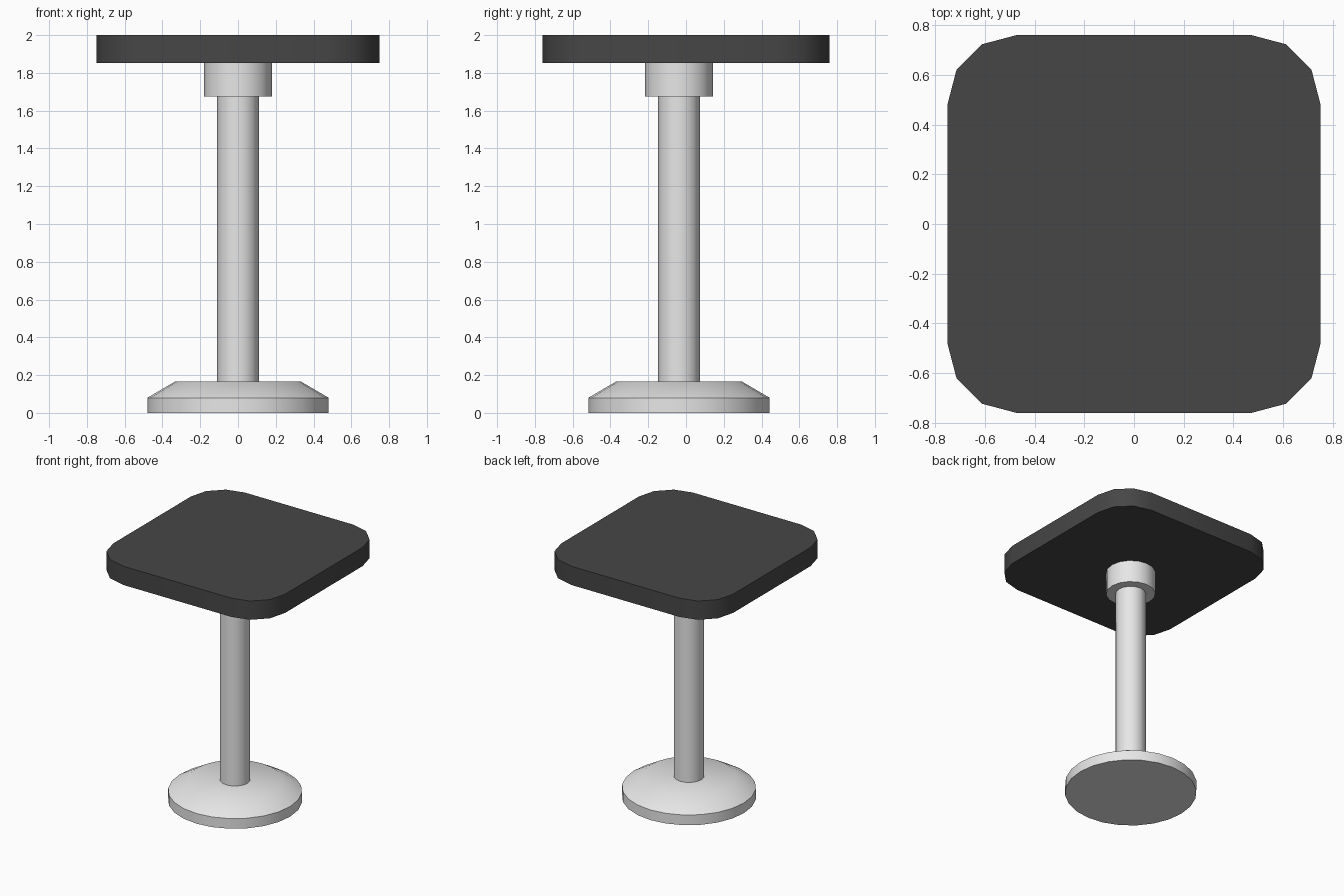
import bpy, bmesh, math

if "Cube" in bpy.data.objects:
    bpy.data.objects.remove(bpy.data.objects["Cube"])

CY = -0.037  # pedestal sits slightly forward of the top's centre


def material(name, value):
    m = bpy.data.materials.new(name)
    m.diffuse_color = (value, value, value, 1)
    m.use_nodes = True
    m.node_tree.nodes["Principled BSDF"].inputs["Base Color"].default_value = m.diffuse_color
    return m


light_grey = material("light grey metal", 0.8)
dark_grey = material("dark grey top", 0.062)


def stack(name, rings, mat):
    """Closed solid from equal-length rings of 3D points, bottom to top."""
    bm = bmesh.new()
    vs = [[bm.verts.new(p) for p in ring] for ring in rings]
    n = len(vs[0])
    for a, b in zip(vs, vs[1:]):
        for i in range(n):
            j = (i + 1) % n
            bm.faces.new((a[i], a[j], b[j], b[i]))
    bm.faces.new(vs[0][::-1])
    bm.faces.new(vs[-1])
    bmesh.ops.recalc_face_normals(bm, faces=bm.faces)
    me = bpy.data.meshes.new(name)
    bm.to_mesh(me)
    bm.free()
    ob = bpy.data.objects.new(name, me)
    bpy.context.collection.objects.link(ob)
    me.materials.append(mat)
    bpy.ops.object.select_all(action='DESELECT')
    ob.select_set(True)
    bpy.context.view_layer.objects.active = ob
    bpy.ops.object.shade_smooth_by_angle(angle=math.radians(33))
    return ob


def turned(name, profile, sides, mat):
    """Round part from (radius, height) pairs."""
    angles = [math.tau * i / sides for i in range(sides)]
    return stack(name, [[(r * math.cos(a), CY + r * math.sin(a), z) for a in angles]
                        for r, z in profile], mat)


# Pedestal
turned("base", [(0.48, 0), (0.48, 0.08), (0.335, 0.165)], 24, light_grey)
turned("post", [(0.11, 0.16), (0.11, 1.68)], 16, light_grey)
turned("collar", [(0.18, 1.675), (0.18, 1.852)], 16, light_grey)

# Table top: rounded square, one corner mirrored into four
corner = [(0.75, 0.483), (0.714, 0.621), (0.612, 0.723), (0.473, 0.76)]
outline = (corner
           + [(-x, y) for x, y in reversed(corner)]
           + [(-x, -y) for x, y in corner]
           + [(x, -y) for x, y in reversed(corner)])
stack("table_top", [[(x, y, z) for x, y in outline] for z in (1.852, 2.0)], dark_grey)
